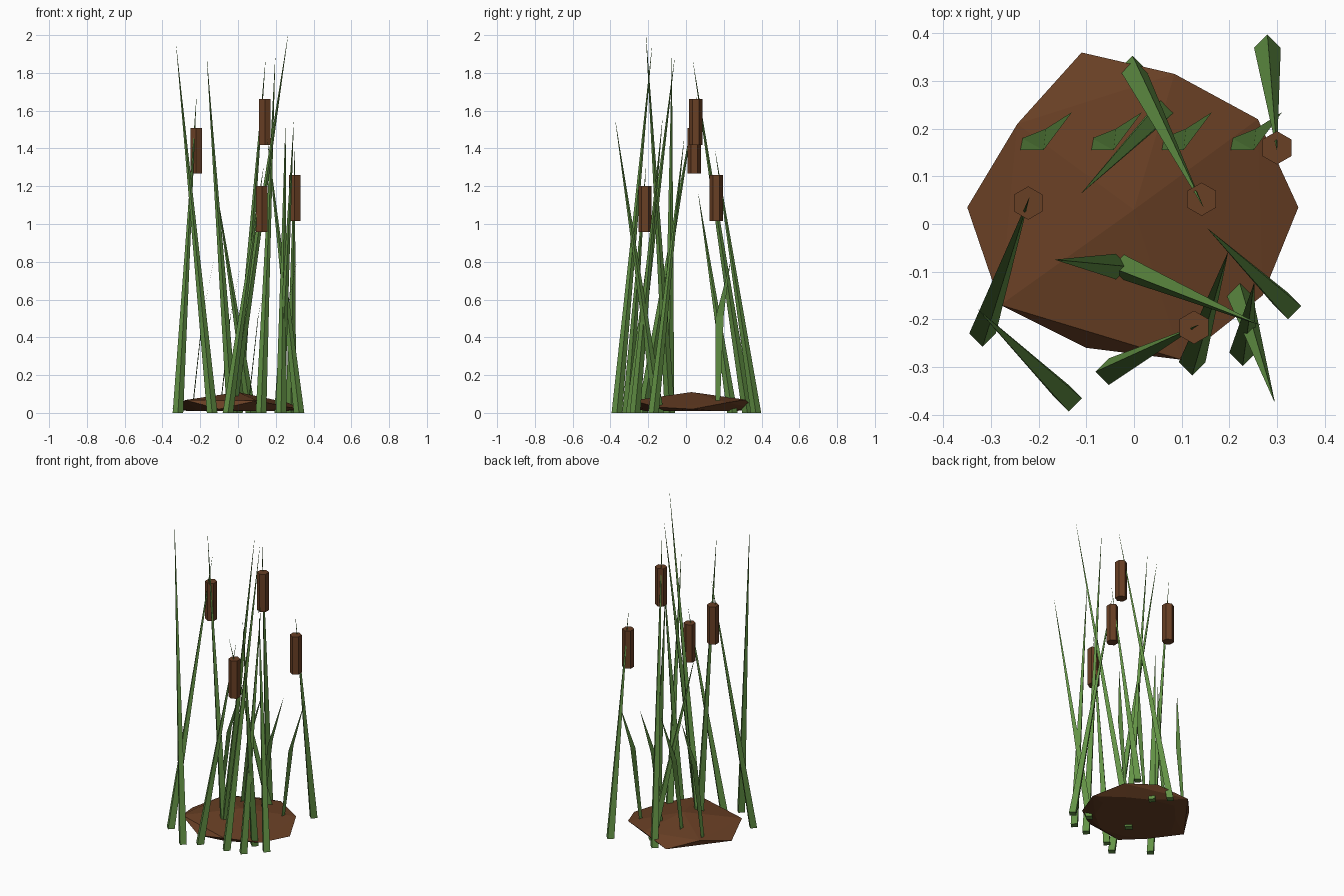
import bpy, bmesh
from mathutils import Vector

cube = bpy.data.objects.get("Cube")
if cube:
    bpy.data.objects.remove(cube)


def material(name, color):
    m = bpy.data.materials.new(name)
    m.use_nodes = True
    m.diffuse_color = color
    m.node_tree.nodes["Principled BSDF"].inputs["Base Color"].default_value = color
    return m


green = material("reed green", (0.125, 0.29, 0.06, 1))
brown = material("earth brown", (0.14, 0.05, 0.018, 1))


def finish(bm, name, mat):
    mesh = bpy.data.meshes.new(name)
    bm.to_mesh(mesh)
    bm.free()
    mesh.materials.append(mat)
    obj = bpy.data.objects.new(name, mesh)
    bpy.context.collection.objects.link(obj)
    return obj


def stalk(name, base, tip):
    """Four-sided spike leaning from the ground to its tip."""
    bm = bmesh.new()
    bmesh.ops.create_cone(bm, cap_ends=True, segments=4,
                          radius1=0.028, radius2=0.0005, depth=1)
    low, high = Vector((*base, 0)), Vector(tip)
    for v in bm.verts:
        t = v.co.z + 0.5
        v.co = low.lerp(high, t) + Vector((v.co.x, v.co.y, 0))
    finish(bm, name, green)


def seed_head(name, x, y, z):
    """Upright six-sided seed head."""
    bm = bmesh.new()
    bmesh.ops.create_cone(bm, cap_ends=True, segments=6,
                          radius1=0.035, radius2=0.035, depth=0.243)
    bmesh.ops.translate(bm, verts=bm.verts, vec=(x, y, z))
    finish(bm, name, brown)


# Faceted mound of earth: rim, flat underside and a low crown
rim = [(-0.35, 0.035, 0.02), (-0.245, 0.21, 0.06), (-0.11, 0.36, 0.025),
       (0.085, 0.315, 0.07), (0.26, 0.22, 0.055), (0.345, 0.035, 0.02),
       (0.27, -0.15, 0.03), (0.1, -0.285, 0.065), (-0.1, -0.26, 0.02),
       (-0.28, -0.17, 0.068)]
bm = bmesh.new()
for x, y, z in rim:
    bm.verts.new((x, y, z))
    bm.verts.new((x * 0.75, y * 0.75, 0.01))
bm.verts.new((0, 0.03, 0.11))
hull = bmesh.ops.convex_hull(bm, input=bm.verts)
bmesh.ops.delete(bm, geom=[v for v in bm.verts if not v.link_faces], context='VERTS')
bmesh.ops.recalc_face_normals(bm, faces=bm.faces)
finish(bm, "earth_mound", brown)

# Stalks carrying seed heads: base, tip, head centre
cattails = [((0.28, 0.37), (0.3, 0.155, 1.385), (0.3, 0.16, 1.138)),
            ((-0.003, 0.325), (0.145, 0.037, 1.86), (0.142, 0.052, 1.54)),
            ((-0.318, -0.23), (-0.22, 0.055, 1.67), (-0.222, 0.044, 1.388)),
            ((-0.053, -0.31), (0.135, -0.212, 1.3), (0.126, -0.217, 1.08))]
for i, (base, tip, head) in enumerate(cattails, 1):
    stalk(f"cattail_stalk_{i}", base, tip)
    seed_head(f"seed_head_{i}", *head)

# Bare reeds
reeds = [((-0.137, -0.366), (-0.327, -0.18, 1.94)),
         ((-0.035, -0.085), (0.265, -0.212, 2.0)),
         ((-0.032, -0.09), (-0.165, -0.075, 1.88)),
         ((0.068, 0.245), (-0.11, 0.065, 1.16)),
         ((0.323, -0.172), (0.155, -0.01, 1.45)),
         ((0.122, -0.29), (0.197, -0.06, 1.88)),
         ((0.22, -0.145), (0.295, -0.373, 1.54)),
         ((0.228, -0.27), (0.252, -0.125, 1.55))]
for i, (base, tip) in enumerate(reeds, 1):
    stalk(f"reed_{i}", base, tip)

# Row of flat leaf blades along the back
blade = [(-0.24, 0.155, 0.05), (-0.19, 0.155, 0.5), (-0.13, 0.235, 0.8),
         (-0.185, 0.2, 0.52), (-0.235, 0.18, 0.05)]
for i in range(4):
    bm = bmesh.new()
    bm.faces.new([bm.verts.new((x + i * 0.147, y, z)) for x, y, z in blade])
    bmesh.ops.triangulate(bm, faces=bm.faces)
    finish(bm, f"leaf_blade_{i + 1}", green)
